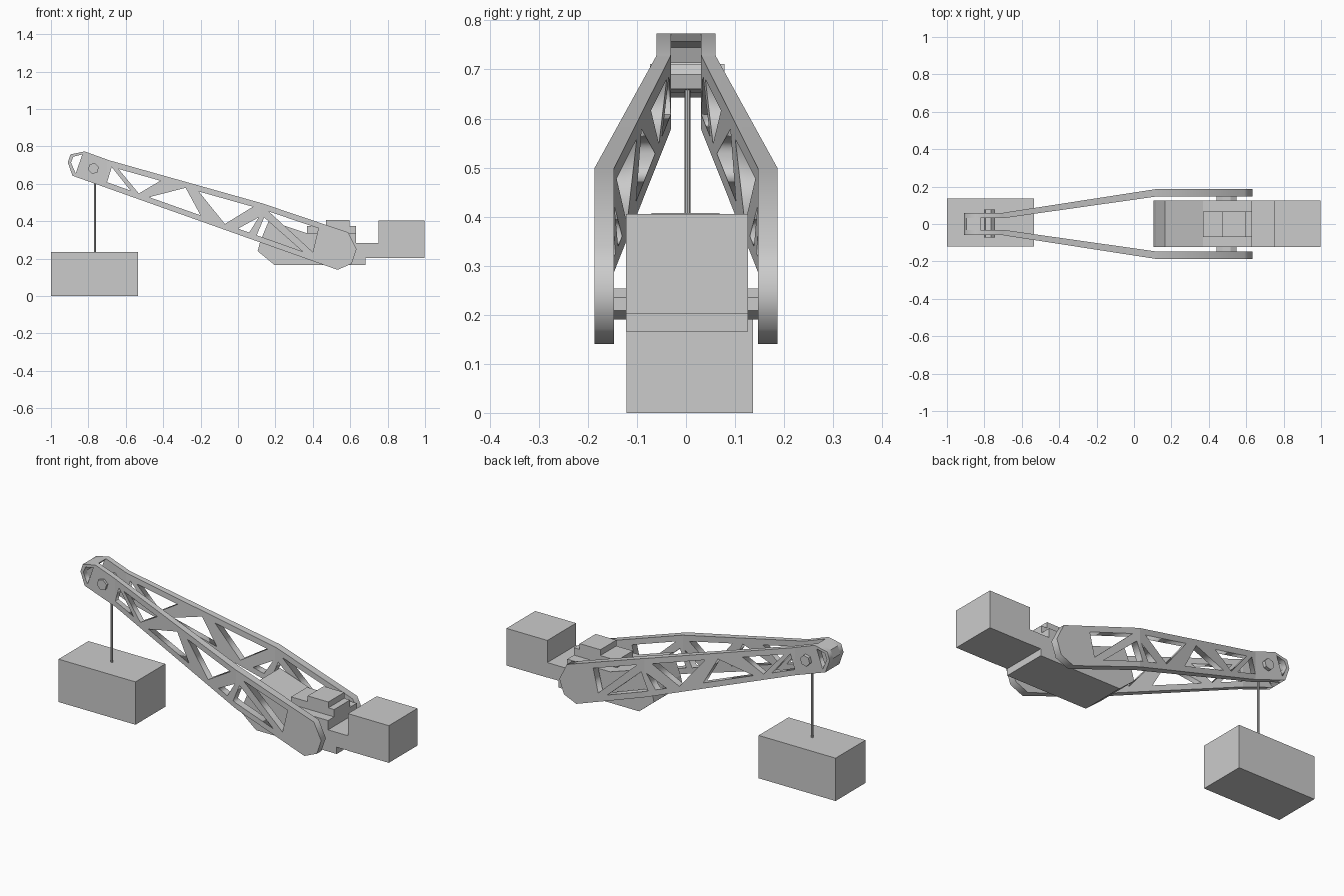
import bpy, bmesh, math
from mathutils import Vector

if "Cube" in bpy.data.objects:
    bpy.data.objects.remove(bpy.data.objects["Cube"])


def finish(bm, name):
    bmesh.ops.recalc_face_normals(bm, faces=bm.faces)
    me = bpy.data.meshes.new(name)
    bm.to_mesh(me)
    bm.free()
    ob = bpy.data.objects.new(name, me)
    bpy.context.collection.objects.link(ob)
    return ob


def prism(name, pts, y0, y1):
    # extrude an x-z profile across y
    bm = bmesh.new()
    a = [bm.verts.new((x, y0, z)) for x, z in pts]
    b = [bm.verts.new((x, y1, z)) for x, z in pts]
    bm.faces.new(a)
    bm.faces.new(b[::-1])
    n = len(pts)
    for i in range(n):
        bm.faces.new((a[i], b[i], b[(i + 1) % n], a[(i + 1) % n]))
    return finish(bm, name)


def box(name, x0, x1, y0, y1, z0, z1):
    return prism(name, [(x0, z0), (x1, z0), (x1, z1), (x0, z1)], y0, y1)


def ngon(cx, cz, rx, rz, n, turn=0.0):
    return [(cx + rx * math.cos(turn + i * math.tau / n),
             cz + rz * math.sin(turn + i * math.tau / n)) for i in range(n)]


# Boom side profile: chord edges, outline and lattice openings
def lo(x):
    return (x, 0.172 - 0.354 * (x - 0.532))


def hi(x):
    slope = -0.281 if x < 0.131 else -0.337
    return (x, 0.463 + slope * (x - 0.131))


outline = [(-0.91, 0.714), (-0.896, 0.757), (-0.82, 0.773), (-0.687, 0.725),
           (0.131, 0.495), (0.59, 0.34), (0.634, 0.25), (0.607, 0.172),
           (0.532, 0.14), (-0.885, 0.643)]
nose_hole = [(-0.893, 0.714), (-0.88, 0.745), (-0.832, 0.757), (-0.868, 0.655)]
holes = [
    nose_hole,
    [hi(-0.675), lo(-0.70), lo(-0.575)],
    [hi(-0.64), hi(-0.415), lo(-0.53)],
    [hi(-0.28), lo(-0.475), lo(-0.20)],
    [hi(-0.21), hi(0.08), lo(-0.07)],
    [(0.11, 0.42), lo(0.0), lo(0.06)],
    [hi(0.165), hi(0.43), (0.40, 0.235)],
    [(0.14, 0.42), lo(0.345), lo(0.10)],
]
BEND, HEAD = 0.12, -0.70


def boom_side(name, side):
    cu = bpy.data.curves.new(name + "_profile", 'CURVE')
    cu.dimensions = '2D'
    cu.fill_mode = 'BOTH'
    cu.extrude = 0.5
    for loop in [outline] + holes:
        sp = cu.splines.new('POLY')
        sp.points.add(len(loop) - 1)
        for p, (x, z) in zip(sp.points, loop):
            p.co = (x, z, 0, 1)
        sp.use_cyclic_u = True
    tmp = bpy.data.objects.new(name + "_profile", cu)
    bpy.context.collection.objects.link(tmp)
    me = bpy.data.meshes.new_from_object(tmp)
    bpy.data.objects.remove(tmp)
    bm = bmesh.new()
    bm.from_mesh(me)
    bpy.data.meshes.remove(me)
    bmesh.ops.remove_doubles(bm, verts=bm.verts, dist=1e-4)
    # fold lines where the side bends inward and where the head begins
    for x in (BEND, HEAD):
        bmesh.ops.bisect_plane(bm, geom=bm.verts[:] + bm.edges[:] + bm.faces[:],
                               plane_co=(x, 0, 0), plane_no=(1, 0, 0))
    for v in bm.verts:
        x, z, t = v.co
        k = min(max((x - HEAD) / (BEND - HEAD), 0), 1)
        inner, outer = 0.031 + k * 0.116, 0.06 + k * 0.127
        v.co = Vector((x, side * (inner + (t + 0.5) * (outer - inner)), z))
    return finish(bm, name)


boom_side("boom_side_front", -1)
boom_side("boom_side_back", 1)

# Boom nose cap joining both sides, sheave pin and hoist cable
prism("boom_nose_cap", [(-0.885, 0.643), (-0.91, 0.714), (-0.896, 0.757), (-0.82, 0.773),
                        (-0.832, 0.757), (-0.88, 0.745), (-0.893, 0.714), (-0.868, 0.655)],
      -0.031, 0.031)
prism("sheave_pin", ngon(-0.773, 0.682, 0.03, 0.03, 6, 0.25), -0.073, 0.078)
bpy.ops.mesh.primitive_cylinder_add(vertices=8, radius=0.006, depth=0.46,
                                    location=(-0.765, 0.003, 0.452))
bpy.context.object.name = "hoist_cable"

# Hanging load
box("load_block", -1.0, -0.535, -0.121, 0.137, 0, 0.234)

# Machine body, deck and tail
prism("machine_body", [(0.105, 0.24), (0.118, 0.29), (0.165, 0.403), (0.37, 0.335),
                       (0.63, 0.335), (0.63, 0.284), (0.75, 0.284), (0.75, 0.203),
                       (0.682, 0.203), (0.682, 0.166), (0.195, 0.166)], -0.122, 0.126)
box("counterweight", 0.75, 0.997, -0.122, 0.126, 0.202, 0.405)

# Winch housing on the deck
box("winch_housing", 0.37, 0.63, -0.07, 0.068, 0.33, 0.375)
box("winch_cover", 0.47, 0.595, -0.07, 0.068, 0.37, 0.407)

# Boom pivot
prism("boom_pivot", ngon(0.495, 0.222, 0.058, 0.034, 8, math.pi / 8), -0.16, 0.16)
